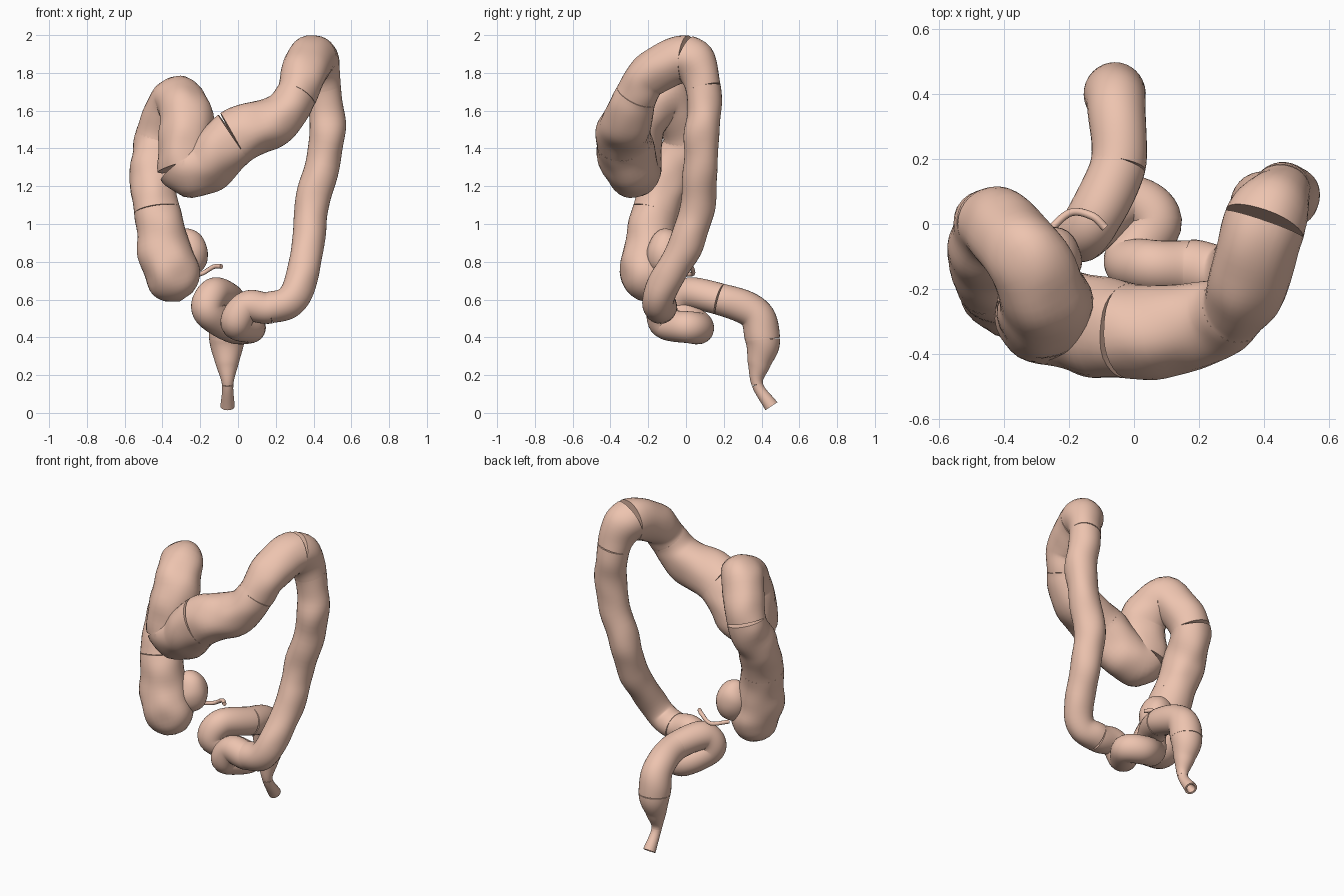
import bpy, bmesh, math
from mathutils import Vector, noise

if "Cube" in bpy.data.objects:
    bpy.data.objects.remove(bpy.data.objects["Cube"])

STEPS = 10
mat = bpy.data.materials.new("flesh")
mat.diffuse_color = (0.85, 0.55, 0.43, 1)
mat.use_nodes = True
mat.node_tree.nodes["Principled BSDF"].inputs["Base Color"].default_value = mat.diffuse_color


def spline(p):
    """Catmull-Rom through 4D points (position + radius)."""
    p = [p[0] * 2 - p[1]] + p + [p[-1] * 2 - p[-2]]
    out = []
    for a, b, c, d in zip(p, p[1:], p[2:], p[3:]):
        for s in range(STEPS):
            t = s / STEPS
            out.append(0.5 * (2 * b + (c - a) * t + (2 * a - 5 * b + 4 * c - d) * t * t
                              + (3 * b - a - 3 * c + d) * t ** 3))
    return out + [p[-2]]


def finish(name, bm):
    """Turn a bmesh into a smooth, coloured object."""
    bmesh.ops.recalc_face_normals(bm, faces=bm.faces)
    me = bpy.data.meshes.new(name)
    bm.to_mesh(me)
    bm.free()
    ob = bpy.data.objects.new(name, me)
    bpy.context.collection.objects.link(ob)
    me.materials.append(mat)
    bpy.ops.object.select_all(action='DESELECT')
    ob.select_set(True)
    bpy.context.view_layer.objects.active = ob
    bpy.ops.object.shade_smooth_by_angle(angle=math.radians(50))


def tube(name, samples, bump=0.1, sides=32, open_end=False):
    """Sweep a slightly lumpy round section along the samples."""
    bm = bmesh.new()
    rings, side, n = [], None, len(samples)
    for i, s in enumerate(samples):
        tan = (samples[min(i + 1, n - 1)].to_3d() - samples[max(i - 1, 0)].to_3d()).normalized()
        side = side or tan.orthogonal()
        side = (side - tan * side.dot(tan)).normalized()
        up = tan.cross(side)
        c, ring = s.to_3d(), []
        for k in range(sides):
            a = 2 * math.pi * k / sides
            d = (side * math.cos(a) + up * math.sin(a)) * s.w
            ring.append(bm.verts.new(c + d * (1 + bump * noise.noise((c + d) * 7))))
        rings.append(ring)
    if open_end:    # fold inward to make a hollow opening
        c, back = samples[-1].to_3d(), samples[-5].to_3d()
        rings.append([bm.verts.new(c + (v.co - c) * 0.7) for v in rings[-1]])
        rings.append([bm.verts.new(back + (v.co - c) * 0.5) for v in rings[-1]])
    for r0, r1 in zip(rings, rings[1:]):
        for k in range(sides):
            j = (k + 1) % sides
            bm.faces.new((r0[k], r0[j], r1[j], r1[k]))
    bm.faces.new(rings[0][::-1])
    bm.faces.new(rings[-1])
    finish(name, bm)


# name, radius at the section's end, centre-line points; each section
# continues from the last point of the one before
sections = [
    ("cecum", 0.122, [(-.31, -.19, .59), (-.38, -.2, .83), (-.43, -.16, 1.07)]),
    ("ascending_colon", 0.118, [(-.45, -.09, 1.25), (-.43, 0, 1.45)]),
    ("right_flexure", 0.15, [(-.33, -.1, 1.655), (-.27, -.25, 1.54), (-.28, -.275, 1.31)]),
    ("transverse_colon", 0.15, [(-.17, -.3, 1.32), (-.02, -.335, 1.455)]),
    ("far_transverse_colon", 0.108, [(.22, -.3, 1.56), (.31, -.26, 1.68)]),
    ("left_flexure", 0.128, [(.345, -.19, 1.79), (.4, 0, 1.87)]),
    ("upper_descending_colon", 0.095, [(.45, .095, 1.72)]),
    ("descending_colon", 0.083, [(.475, .085, 1.46), (.39, .06, 1.1), (.375, 0, .9),
                                 (.3, -.14, .625), (.17, -.135, .555)]),
    ("sigmoid_colon", 0.085, [(.05, -.13, .565), (-.01, -.11, .475), (.065, .01, .455),
                              (-.03, .065, .455), (-.16, -.03, .54), (-.13, .01, .63),
                              (-.05, .18, .6)]),
    ("rectum", 0.094, [(-.055, .36, .53), (-.06, .405, .39)]),
    ("lower_rectum", 0.03, [(-.058, .387, .26), (-.055, .378, .15)]),
    ("anal_canal", 0.038, [(-.055, .452, .035)]),
]

# radius runs evenly from one section's end to the next
path, ends, radius = [], [], 0.185
for name, r_end, pts in sections:
    for i, p in enumerate(pts, 1):
        path.append(Vector((*p, radius + (r_end - radius) * i / len(pts))))
    radius = r_end
    ends.append((len(path) - 1) * STEPS)
whole = spline(path)

# round off the blind end of the cecum
start = whole[0].to_3d()
for s in whole[:2 * STEPS]:
    t = min((s.to_3d() - start).length / 0.2, 1)
    s.w *= max(math.sqrt(1 - (1 - t) ** 2), 0.03)

first = 0
for (name, _, _), last in zip(sections, ends):
    low = last > ends[7]
    tube(name, whole[first:last + 1], 0.05 if low else 0.12, open_end=(name == "anal_canal"))
    first = last

# side pouch on the cecum
bm = bmesh.new()
bmesh.ops.create_uvsphere(bm, u_segments=32, v_segments=20, radius=1)
for v in bm.verts:
    v.co = Vector((-.26, -.11, .85)) + v.co * Vector((.1, .1, .125)) * (1 + .1 * noise.noise(v.co))
finish("cecum_pouch", bm)

# thin curling appendix
tube("appendix", spline([Vector((*p, 0.012)) for p in (
    (-.28, -.04, .74), (-.2, .033, .735), (-.13, .025, .773), (-.088, -.012, .775))]), 0, 12)
